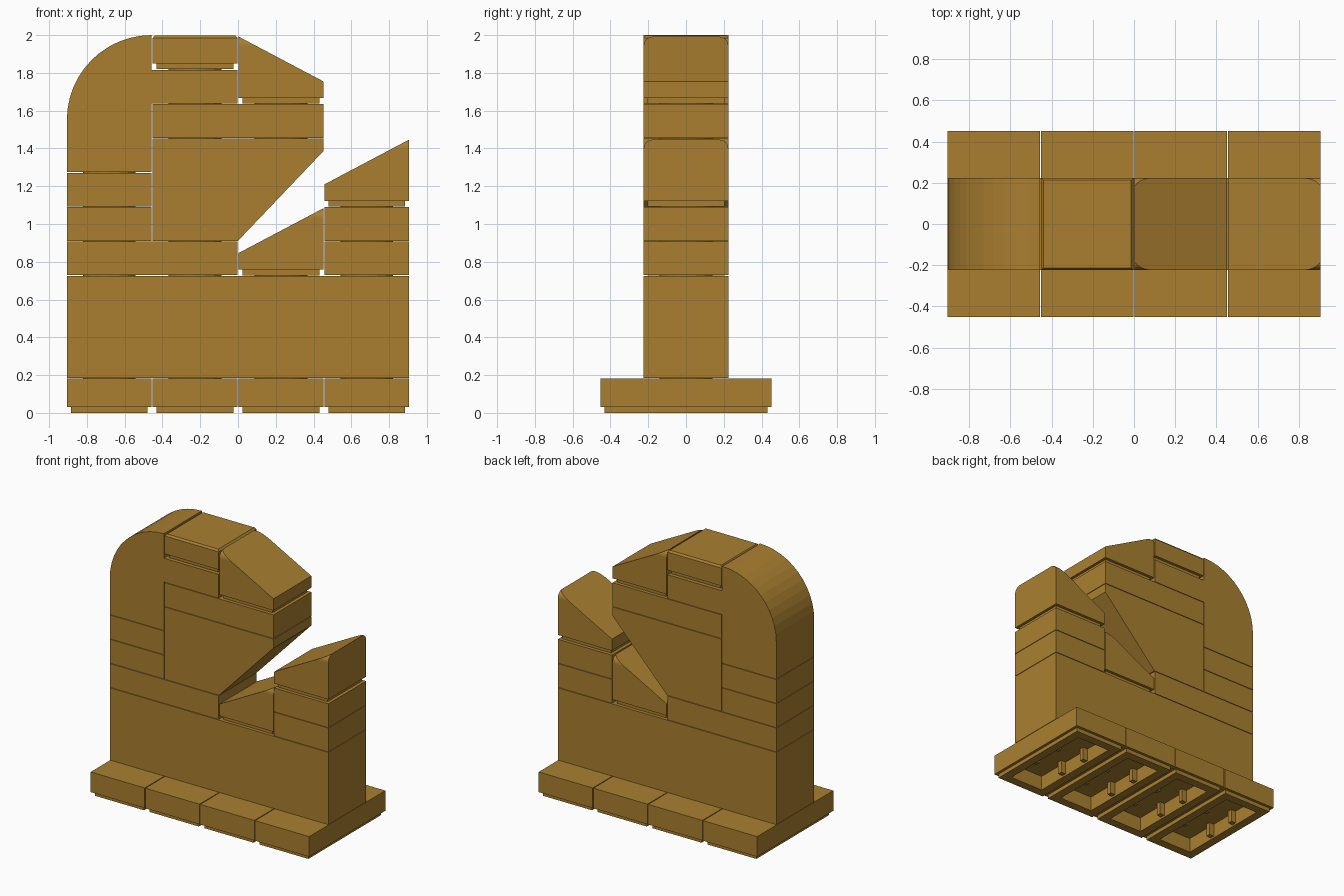
import bpy, bmesh
from math import sin, cos, pi
from mathutils import Vector

old = bpy.data.objects.get("Cube")
if old:
    bpy.data.objects.remove(old, do_unlink=True)

# One colour throughout
gold = bpy.data.materials.new("pearl gold")
gold.use_nodes = True
GOLD = (0.40, 0.213, 0.03, 1)
gold.diffuse_color = GOLD
gold.node_tree.nodes["Principled BSDF"].inputs["Base Color"].default_value = GOLD

P = 0.4545      # width of one cell
H = 0.1818      # height of one layer
G = 0.003       # half seam between pieces
D = P / 2 - G   # half depth of the wall


def finish(bm, name):
    bmesh.ops.recalc_face_normals(bm, faces=bm.faces)
    mesh = bpy.data.meshes.new(name)
    bm.to_mesh(mesh)
    bm.free()
    mesh.materials.append(gold)
    obj = bpy.data.objects.new(name, mesh)
    bpy.context.collection.objects.link(obj)
    return obj


def prism(points, offset):
    """Extrude a closed outline of 3D points."""
    bm = bmesh.new()
    face = bm.faces.new([bm.verts.new(p) for p in points])
    top = bmesh.ops.extrude_face_region(bm, geom=[face], use_keep_orig=True)
    verts = [v for v in top["geom"] if isinstance(v, bmesh.types.BMVert)]
    bmesh.ops.translate(bm, verts=verts, vec=offset)
    bmesh.ops.recalc_face_normals(bm, faces=bm.faces)
    return bm


def wall_piece(name, outline):
    return finish(prism([(x, -D, z) for x, z in outline], (0, 2 * D, 0)), name)


def box(x0, x1, d, z0, z1):
    return prism([(x0, -d, z0), (x1, -d, z0), (x1, -d, z1), (x0, -d, z1)], (0, 2 * d, 0))


def step(bm, face, inset, length):
    """Inset a face, then push it along its normal direction in z."""
    bmesh.ops.inset_region(bm, faces=[face], thickness=inset, use_even_offset=True)
    face = bmesh.ops.extrude_discrete_faces(bm, faces=[face])["faces"][0]
    bmesh.ops.translate(bm, verts=face.verts[:], vec=(0, 0, length))
    return face


def end_face(bm, sign):
    return max(bm.faces, key=lambda f: sign * f.calc_center_median().z + abs(f.normal.z))


def add_lip(bm):
    bm.normal_update()
    return step(bm, end_face(bm, -1), 0.021, -0.03)


# Base tiles, hollow underneath with small ribs
for i in range(4):
    x0, x1 = (i - 2) * P + G, (i - 1) * P - G
    bm = box(x0, x1, P - G, 0.03, H - 0.001)
    rim = add_lip(bm)
    step(bm, rim, 0.065, 0.11)
    finish(bm, f"base_tile_{i + 1}")
    for side, xr in (("right", x0 + 0.1), ("left", x1 - 0.1)):
        for y in (-0.12, 0.12):
            bm = bmesh.new()
            bmesh.ops.create_cube(bm, size=1)
            bmesh.ops.scale(bm, verts=bm.verts, vec=(0.05, 0.035, 0.1))
            bmesh.ops.translate(bm, verts=bm.verts, vec=(xr, y, 0.065))
            finish(bm, f"base_rib_{side}")

# Straight bricks and plates: name, first cell, last cell, bottom layer, top layer
for name, a, b, lo, hi in (
    ("long_brick", -2, 2, 1, 4),
    ("lower_plate", -2, 0, 4, 5),
    ("back_plate_lower", -2, -1, 5, 6),
    ("back_plate_upper", -2, -1, 6, 7),
    ("front_plate_lower", 1, 2, 4, 5),
    ("front_plate_upper", 1, 2, 5, 6),
    ("jaw_plate", -1, 1, 8, 9),
):
    finish(box(a * P + G, b * P - G, D, lo * H + 0.002, hi * H - 0.002), name)

# Curved back piece with a ledge for the cap
L, R = -2 * P + G, -P - G
rad = R - L
arc = [(R - rad * cos(t * pi / 24), 2 - rad + rad * sin(t * pi / 24)) for t in range(13)]
wall_piece("curved_back", [(L, 7 * H + 0.002)] + arc + [
    (R, 10 * H - 0.002), (-G, 10 * H - 0.002), (-G, 9 * H + 0.002),
    (R, 9 * H + 0.002), (R, 7 * H + 0.002)])

# Overhanging inverted slope
wall_piece("inverted_slope", [
    (-P + G, 5 * H + 0.002), (0, 5 * H + 0.002), (P - G, 1.385),
    (P - G, 8 * H - 0.002), (-P + G, 8 * H - 0.002)])

# Flat cap tile with a chamfered top
bm = box(-P + G, -G, D, 10 * H + 0.033, 1.985)
add_lip(bm)
bm.normal_update()
bmesh.ops.inset_region(bm, faces=[end_face(bm, 1)], thickness=0.016, depth=0.014)
finish(bm, "cap_tile")


# Small slopes, rounded at the two high corners
def small_slope(name, cell, layer, rising):
    x0, x1, z0 = cell * P + G, (cell + 1) * P - G, layer * H + 0.031
    low, high, r = z0 + 0.088, z0 + 0.325, 0.05
    corner = [(D - r + r * cos(t * pi / 12), high - r + r * sin(t * pi / 12)) for t in range(7)]
    half = [(D, z0)] + corner
    outline = half + [(-y, z) for y, z in reversed(half)]
    bm = prism([(x0, y, z) for y, z in outline], (x1 - x0, 0, 0))
    rise, run = high - low, x1 - x0
    normal = Vector((-rise if rising else rise, 0, run))
    start = Vector((x0 if rising else x1, 0, low))
    cut = bmesh.ops.bisect_plane(bm, geom=bm.verts[:] + bm.edges[:] + bm.faces[:],
                                 plane_co=start, plane_no=normal, clear_outer=True)
    bmesh.ops.holes_fill(bm, edges=[e for e in bm.edges if e.is_boundary], sides=0)
    bmesh.ops.recalc_face_normals(bm, faces=bm.faces)
    add_lip(bm)
    finish(bm, name)


small_slope("top_slope", 0, 9, False)
small_slope("inner_slope", 0, 4, True)
small_slope("front_slope", 1, 6, True)

# Connecting studs inside the seams: first cell, last cell, layer
for a, b, layer in ((-2, 2, 1), (-2, 2, 4), (-2, 0, 5), (-2, -1, 6), (-2, -1, 7),
                    (1, 2, 5), (1, 2, 6), (-1, 1, 8), (-1, 1, 9), (-1, 0, 10)):
    for c in range(a, b):
        bm = bmesh.new()
        bmesh.ops.create_cone(bm, cap_ends=True, segments=16, radius1=0.14, radius2=0.14, depth=0.06)
        bmesh.ops.translate(bm, verts=bm.verts, vec=((c + 0.5) * P, 0, layer * H))
        finish(bm, "hidden_stud")
